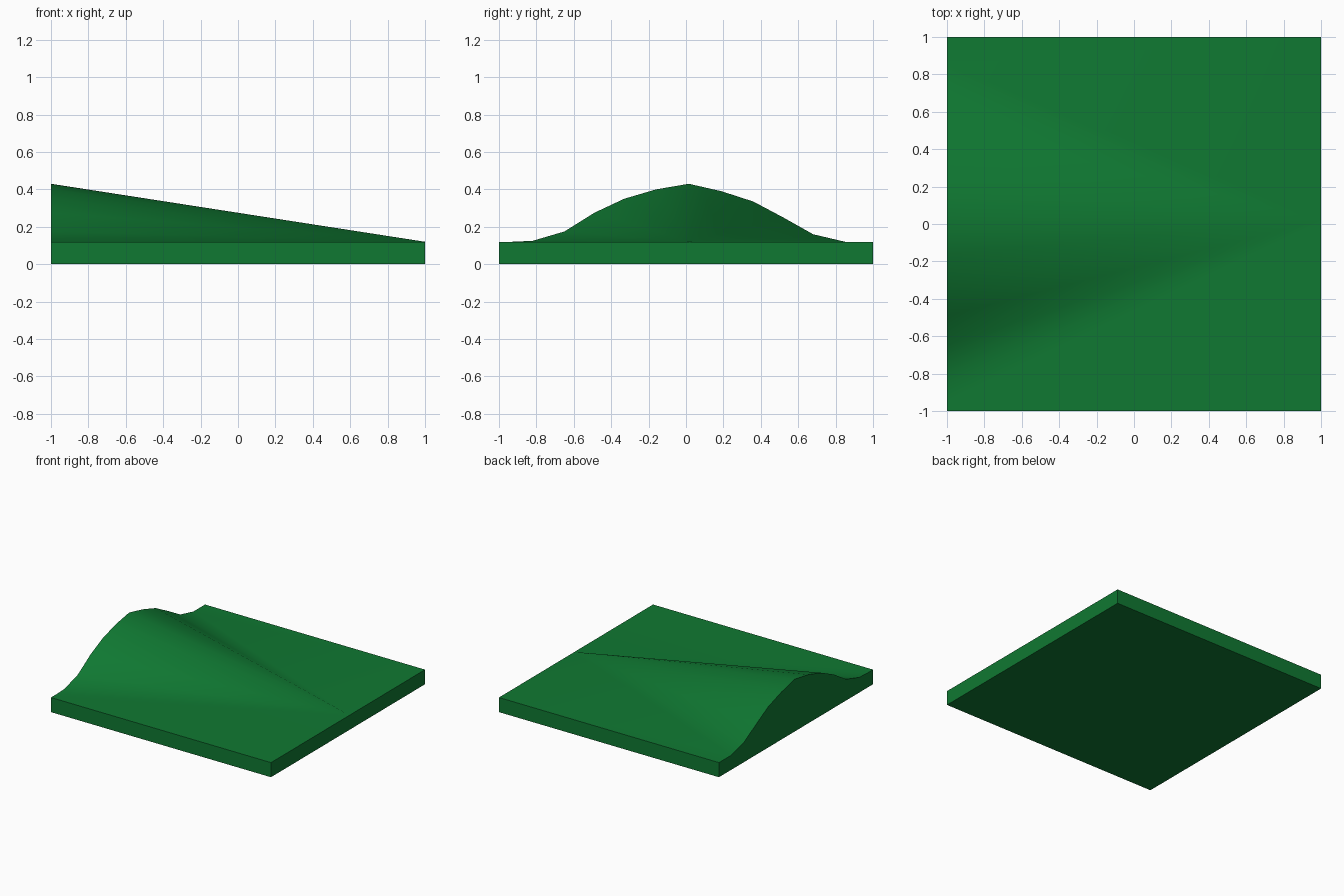
import bpy, bmesh, math

if "Cube" in bpy.data.objects:
    bpy.data.objects.remove(bpy.data.objects["Cube"])

# Hill outline on the x = -1 edge: (y, z)
PROFILE = [(-0.93, 0.12), (-0.82, 0.125), (-0.65, 0.175), (-0.49, 0.275),
           (-0.33, 0.35), (-0.16, 0.4), (0.015, 0.43), (0.19, 0.39),
           (0.36, 0.335), (0.52, 0.25), (0.68, 0.16), (0.85, 0.12)]
TOP = 0.12

grass = bpy.data.materials.new("grass green")
grass.diffuse_color = (0.005, 0.19, 0.032, 1)
grass.use_nodes = True
grass.node_tree.nodes["Principled BSDF"].inputs["Base Color"].default_value = grass.diffuse_color

bm = bmesh.new()
v = bm.verts.new

# Tile corners, hill ridge line and the point where the slope fades out
b = [v((x, y, 0)) for x, y in ((-1, -1), (1, -1), (1, 1), (-1, 1))]
t = [v((x, y, TOP)) for x, y in ((-1, -1), (1, -1), (1, 1), (-1, 1))]
hill = [v((-1, y, z)) for y, z in PROFILE]
tip = v((1, 0.02, TOP))

# Slope fanning from the outline down to the tip
for p, q in zip(hill, hill[1:]):
    bm.faces.new((p, tip, q))

# Flat ground on both sides
bm.faces.new((t[0], t[1], tip, hill[0]))
bm.faces.new((hill[-1], tip, t[2], t[3]))

# Underside and walls
bm.faces.new(b[::-1])
bm.faces.new((b[0], b[1], t[1], t[0]))
bm.faces.new((b[1], b[2], t[2], tip, t[1]))
bm.faces.new((b[2], b[3], t[3], t[2]))
bm.faces.new([b[3], b[0], t[0]] + hill + [t[3]])
bmesh.ops.recalc_face_normals(bm, faces=bm.faces)

mesh = bpy.data.meshes.new("hill_tile")
bm.to_mesh(mesh)
bm.free()
mesh.materials.append(grass)
tile = bpy.data.objects.new("hill_tile", mesh)
bpy.context.collection.objects.link(tile)

# Soft slope, crisp tile edges
bpy.context.view_layer.objects.active = tile
tile.select_set(True)
bpy.ops.object.shade_smooth_by_angle(angle=math.radians(30))
